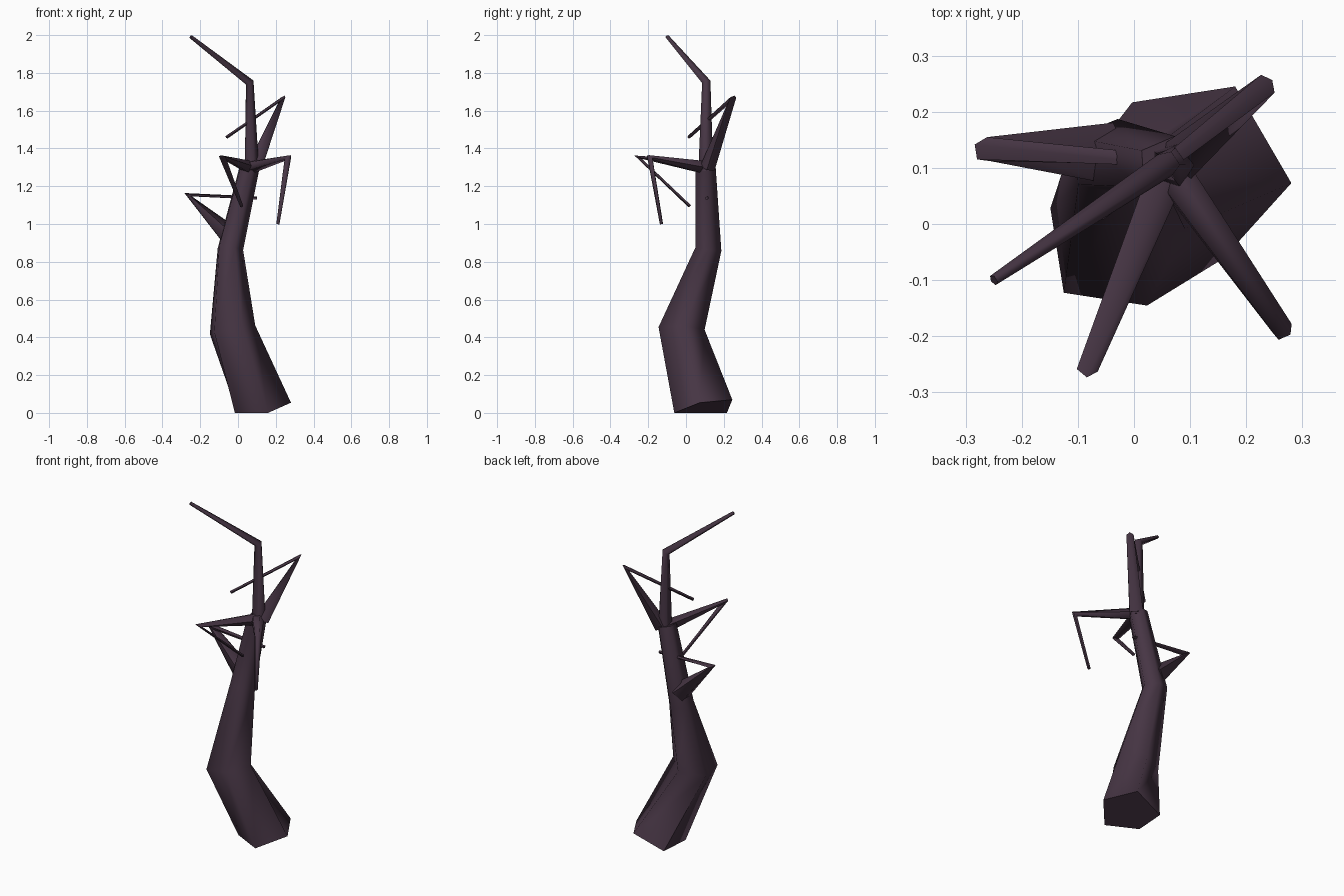
import bpy, bmesh, math
from mathutils import Vector

if "Cube" in bpy.data.objects:
    bpy.data.objects.remove(bpy.data.objects["Cube"])

bark = bpy.data.materials.new("dark_purple_bark")
bark.diffuse_color = (0.062, 0.036, 0.058, 1)
bark.use_nodes = True
bark.node_tree.nodes["Principled BSDF"].inputs["Base Color"].default_value = bark.diffuse_color


def limb(name, path, sides, start=0.0, twist=0.0, ground=False):
    """Sweep a tapering polygon along (x, y, z, radius) points."""
    pts = [Vector(p[:3]) for p in path]
    dirs = [(b - a).normalized() for a, b in zip(pts, pts[1:])]
    bm = bmesh.new()
    rings, ref = [], Vector((1, 0, 0))
    for i, p in enumerate(pts):
        before, after = dirs[max(i - 1, 0)], dirs[min(i, len(dirs) - 1)]
        n = (before + after).normalized()
        if abs(ref.dot(n)) > 0.95:
            ref = Vector((0, 1, 0))
        u = (ref - n * ref.dot(n)).normalized()
        v = n.cross(u)
        ring = []
        for k in range(sides):
            a = math.radians(start + twist * min(i, 1)) + math.tau * k / sides
            co = p + (u * math.cos(a) + v * math.sin(a)) * path[i][3]
            if ground:
                co.z = max(co.z, 0)          # flatten the foot on the ground
            ring.append(bm.verts.new(co))
        rings.append(ring)
        # carry the frame around the bend so the sides do not twist
        ref = before.rotation_difference(after) @ u if i else u
    for a, b in zip(rings, rings[1:]):
        for k in range(sides):
            j = (k + 1) % sides
            bm.faces.new((a[k], a[j], b[j], b[k]))
    bm.faces.new(rings[0][::-1])
    bm.faces.new(rings[-1])
    bmesh.ops.recalc_face_normals(bm, faces=bm.faces)
    me = bpy.data.meshes.new(name)
    bm.to_mesh(me)
    bm.free()
    me.materials.append(bark)
    ob = bpy.data.objects.new(name, me)
    bpy.context.collection.objects.link(ob)
    bpy.ops.object.select_all(action='DESELECT')
    ob.select_set(True)
    bpy.context.view_layer.objects.active = ob
    bpy.ops.object.shade_smooth_by_angle(angle=math.radians(76))


# Crooked five-sided trunk
limb("trunk", [(0.12, 0.10, 0.005, 0.170), (-0.035, -0.03, 0.44, 0.130),
               (-0.045, 0.117, 0.87, 0.073), (0.06, 0.102, 1.31, 0.056)],
     5, start=-4, twist=19, ground=True)

# Leader continuing the trunk, bent over at the top
limb("leader", [(0.07, 0.105, 1.28, 0.042), (0.06, 0.108, 1.75, 0.024),
                (-0.25, -0.10, 1.992, 0.010)], 5)

# Side branches, each folding back into a thin twig
branches = {
    "upper_right_branch": [(0.085, 0.115, 1.30, 0.042), (0.235, 0.247, 1.665, 0.021),
                           (-0.06, 0.015, 1.46, 0.009)],
    "front_right_branch": [(0.06, 0.10, 1.30, 0.036), (0.265, -0.19, 1.352, 0.020),
                           (0.212, -0.13, 1.0, 0.009)],
    "front_left_branch": [(0.06, 0.10, 1.30, 0.036), (-0.083, -0.255, 1.355, 0.020),
                          (0.02, 0.02, 1.095, 0.009)],
    "lower_left_branch": [(-0.05, 0.125, 0.94, 0.058), (-0.265, 0.132, 1.155, 0.023),
                          (0.10, 0.11, 1.137, 0.009)],
}
for name, path in branches.items():
    limb(name, path, 5)
